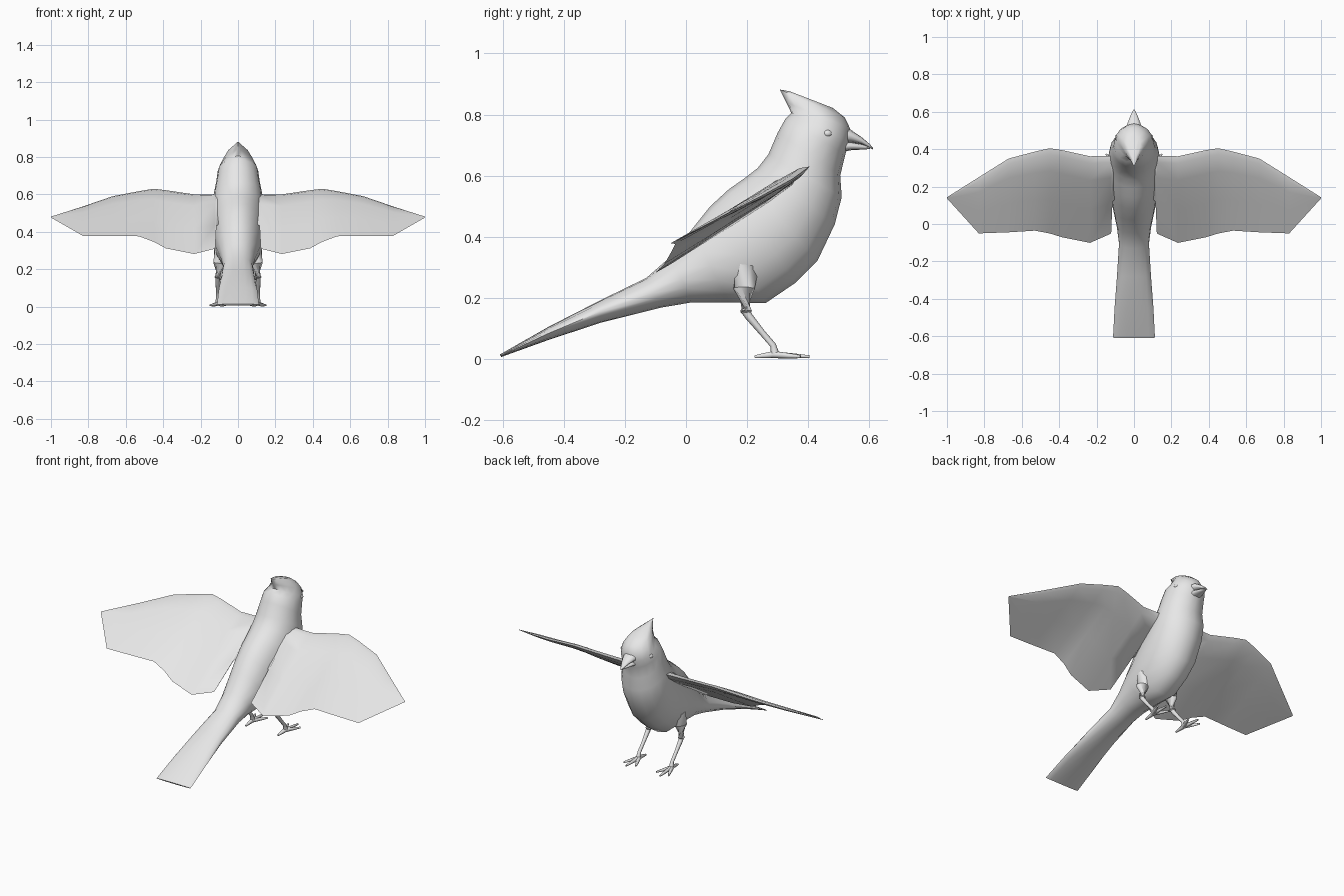
import bpy, bmesh, math
from mathutils import Vector

mat = bpy.data.materials.new("plain grey")
mat.diffuse_color = (0.8, 0.8, 0.8, 1)


def finish(name, bm, mirror=False, angle=60):
    bmesh.ops.recalc_face_normals(bm, faces=bm.faces)
    me = bpy.data.meshes.new(name)
    bm.to_mesh(me)
    bm.free()
    me.materials.append(mat)
    ob = bpy.data.objects.new(name, me)
    bpy.context.collection.objects.link(ob)
    if mirror:
        mod = ob.modifiers.new("mirror", 'MIRROR')
        mod.use_mirror_merge = False
    bpy.ops.object.select_all(action='DESELECT')
    ob.select_set(True)
    bpy.context.view_layer.objects.active = ob
    bpy.ops.object.shade_smooth_by_angle(angle=math.radians(angle))
    return ob


def loft(bm, rings):
    """Skin a list of equally sized point rings and cap both ends."""
    loops = [[bm.verts.new(p) for p in r] for r in rings]
    n = len(loops[0])
    for a, b in zip(loops, loops[1:]):
        for i in range(n):
            j = (i + 1) % n
            bm.faces.new((a[i], a[j], b[j], b[i]))
    bm.faces.new(loops[0])
    bm.faces.new(loops[-1][::-1])


def slice_ring(ty, tz, by, bz, w, pinch=0.0, n=16):
    """Oval slice from an upper (back) point to a lower (front) point."""
    top, bot = Vector((0, ty, tz)), Vector((0, by, bz))
    pts = []
    for i in range(n):
        t = math.tau * i / n
        c = math.cos(t)
        p = (top + bot) / 2 + (top - bot) / 2 * c
        p.x = w * math.sin(t) * (1 - pinch * max(0, c + 0.3))
        pts.append(p)
    return pts


def tube(bm, path, n=8):
    """Round tube through (x, y, z, radius) stations."""
    pts = [Vector(p[:3]) for p in path]
    rings = []
    for k, p in enumerate(pts):
        d = (pts[min(k + 1, len(pts) - 1)] - pts[max(k - 1, 0)]).normalized()
        q = Vector((0, 0, 1)).rotation_difference(d)
        r = path[k][3]
        rings.append([p + q @ Vector((r * math.cos(math.tau * i / n),
                                      r * math.sin(math.tau * i / n), 0))
                      for i in range(n)])
    loft(bm, rings)


# Body from tail to crown: back y, z, belly y, z, half width, crest pinch
body = [
    (-0.61, 0.014, -0.605, 0.006, 0.112),
    (-0.45, 0.105, -0.45, 0.062, 0.104),
    (-0.28, 0.192, -0.28, 0.118, 0.091),
    (-0.13, 0.265, -0.08, 0.168, 0.080),
    (-0.05, 0.335, 0.02, 0.185, 0.092),
    (0.02, 0.425, 0.14, 0.185, 0.112),
    (0.08, 0.50, 0.26, 0.182, 0.128),
    (0.14, 0.555, 0.36, 0.25, 0.138),
    (0.19, 0.59, 0.43, 0.32, 0.140),
    (0.235, 0.625, 0.487, 0.44, 0.138),
    (0.27, 0.67, 0.51, 0.53, 0.130),
    (0.30, 0.74, 0.505, 0.60, 0.116),
    (0.325, 0.785, 0.522, 0.67, 0.108),
    (0.345, 0.805, 0.535, 0.71, 0.103, 0.2),
    (0.328, 0.84, 0.537, 0.755, 0.089, 0.5),
    (0.307, 0.882, 0.52, 0.79, 0.066, 0.68),
    (0.34, 0.876, 0.48, 0.822, 0.036, 0.5),
]
bm = bmesh.new()
loft(bm, [slice_ring(*s) for s in body])
finish("body", bm)

# Beak: upper and lower halves
for name, st in {
    "upper_beak": [(0.50, 0.765, 0.705, 0.045), (0.54, 0.75, 0.708, 0.036),
                   (0.575, 0.726, 0.703, 0.022), (0.602, 0.703, 0.691, 0.009),
                   (0.612, 0.691, 0.686, 0.003)],
    "lower_beak": [(0.50, 0.712, 0.675, 0.038), (0.54, 0.71, 0.683, 0.030),
                   (0.575, 0.703, 0.685, 0.018), (0.602, 0.693, 0.687, 0.006)],
}.items():
    bm = bmesh.new()
    loft(bm, [slice_ring(y, t, y, b, w, 0, 10) for y, t, b, w in st])
    finish(name, bm)

# Eyes
bm = bmesh.new()
bmesh.ops.create_uvsphere(bm, u_segments=12, v_segments=8, radius=0.015)
for v in bm.verts:
    v.co = Vector((v.co.x * 0.8 + 0.091, v.co.y + 0.463, v.co.z * 0.8 + 0.738))
finish("eye", bm, True)

# Wings: x, leading y, z, trailing y, z, thickness
wing = [
    (0.07, 0.34, 0.585, 0.17, 0.465, 0.050),
    (0.115, 0.365, 0.60, 0.12, 0.43, 0.045),
    (0.122, 0.365, 0.60, -0.05, 0.308, 0.042),
    (0.235, 0.362, 0.60, -0.10, 0.28, 0.036),
    (0.385, 0.395, 0.622, -0.07, 0.31, 0.032),
    (0.45, 0.405, 0.63, -0.05, 0.345, 0.029),
    (0.53, 0.387, 0.617, -0.035, 0.375, 0.026),
    (0.67, 0.35, 0.59, -0.044, 0.377, 0.022),
    (0.83, 0.25, 0.535, -0.05, 0.378, 0.016),
    (1.0, 0.143, 0.48, 0.137, 0.476, 0.003),
]
airfoil = [(0, 0), (0.06, 0.45), (0.25, 0.6), (0.6, 0.35), (1, 0.04),
           (0.6, -0.2), (0.25, -0.4), (0.06, -0.35)]
rings = []
for x, ly, lz, ty, tz, th in wing:
    lead, trail = Vector((x, ly, lz)), Vector((x, ty, tz))
    d = (trail - lead).normalized()
    up = Vector((0, d.z, -d.y))
    rings.append([lead.lerp(trail, f) + up * th * h for f, h in airfoil])
bm = bmesh.new()
loft(bm, rings)
finish("wing", bm, True)

# Thighs, shanks and toes
bm = bmesh.new()
tube(bm, [(0.085, 0.20, 0.30, 0.045), (0.098, 0.19, 0.23, 0.036),
          (0.107, 0.197, 0.155, 0.019), (0.108, 0.20, 0.145, 0.010)])
finish("thigh", bm, True)

bm = bmesh.new()
tube(bm, [(0.107, 0.19, 0.165, 0.015), (0.108, 0.205, 0.14, 0.013),
          (0.108, 0.25, 0.085, 0.010), (0.108, 0.285, 0.045, 0.010),
          (0.108, 0.292, 0.015, 0.014)])
finish("shank", bm, True)

bm = bmesh.new()
for tx, ty in ((0.068, 0.375), (0.112, 0.405), (0.148, 0.375), (0.106, 0.225)):
    root, tip = Vector((0.108, 0.285, 0.014)), Vector((tx, ty, 0.007))
    mid = root.lerp(tip, 0.6)
    tube(bm, [(*root, 0.012), (*mid, 0.0085), (*tip, 0.005)], 6)
for v in bm.verts:
    v.co.z = max(v.co.z, 0)
finish("toes", bm, True)
